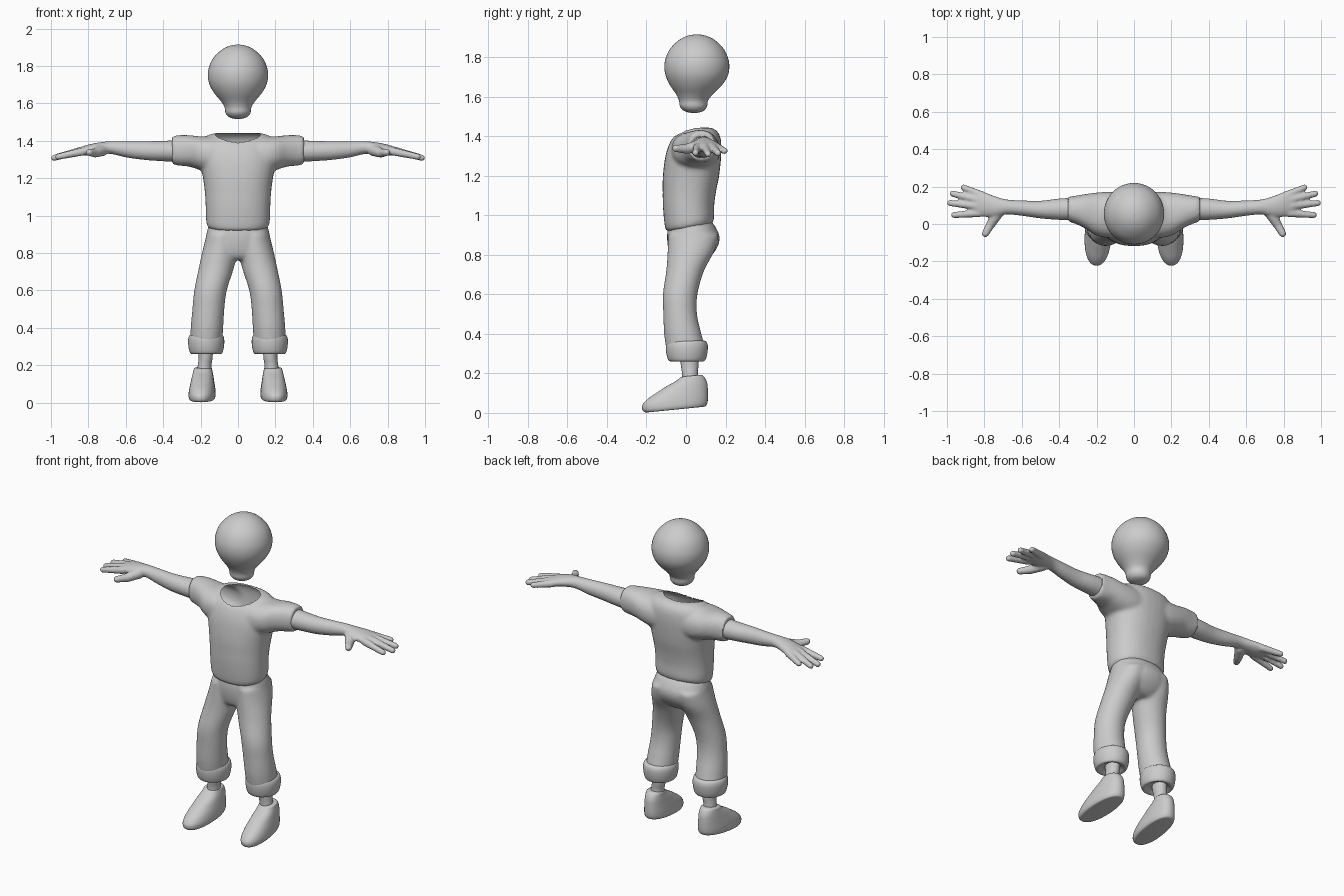
import bpy, bmesh, math
from mathutils import Vector

grey = bpy.data.materials.new("light_grey")
grey.diffuse_color = (0.6, 0.6, 0.6, 1)


def spline(rows, steps):
    """Catmull-Rom interpolation of whole rows of numbers."""
    out = []
    for i in range(len(rows) - 1):
        a, b, c, d = (rows[max(0, min(len(rows) - 1, i + k))] for k in (-1, 0, 1, 2))
        for s in range(steps):
            t = s / steps
            out.append([q + 0.5 * t * (r - p + t * (2 * p - 5 * q + 4 * r - w + t * (3 * (q - r) + w - p)))
                        for p, q, r, w in zip(a, b, c, d)])
    return out + [list(rows[-1])]


def loft(bm, rows, axis="Z", steps=4, n=32, power=2.0):
    """Rows: position along axis, then min/max of the two cross directions."""
    def sup(v):
        return math.copysign(abs(v) ** (2 / power), v)
    rings = []
    for p, a0, a1, b0, b1 in spline(rows, steps):
        ring = []
        for k in range(n):
            t = 2 * math.pi * k / n
            a = (a0 + a1) / 2 + (a1 - a0) / 2 * sup(math.cos(t))
            b = (b0 + b1) / 2 + (b1 - b0) / 2 * sup(math.sin(t))
            ring.append(bm.verts.new((a, b, p) if axis == "Z" else (p, a, b)))
        rings.append(ring)
    for r, q in zip(rings, rings[1:]):
        for k in range(n):
            bm.faces.new((r[k], r[(k + 1) % n], q[(k + 1) % n], q[k]))
    bm.faces.new(rings[0])
    bm.faces.new(rings[-1])
    return [v for ring in rings for v in ring]


def capsule(bm, p, q, r1, r2):
    """Rounded, tapered limb between two points."""
    p, q = Vector(p), Vector(q)
    length = (q - p).length
    turn = (q - p).to_track_quat("Z", "Y")
    rows = []
    for start, r, angles in ((0, r1, range(-85, 1, 17)), (length, r2, range(0, 86, 17))):
        for deg in angles:
            c = r * math.cos(math.radians(deg))
            rows.append((start + r * math.sin(math.radians(deg)), -c, c, -c, c))
    for v in loft(bm, rows, steps=1, n=16):
        v.co = p + turn @ v.co


def finish(name, bm, mirror=False, voxel=0, smooth=0, angle=50):
    bmesh.ops.recalc_face_normals(bm, faces=list(bm.faces))
    mesh = bpy.data.meshes.new(name)
    bm.to_mesh(mesh)
    bm.free()
    mesh.materials.append(grey)
    ob = bpy.data.objects.new(name, mesh)
    bpy.context.collection.objects.link(ob)
    bpy.ops.object.select_all(action="DESELECT")
    ob.select_set(True)
    bpy.context.view_layer.objects.active = ob
    if mirror:
        ob.modifiers.new("mirror", "MIRROR").use_mirror_merge = False
    if voxel:
        m = ob.modifiers.new("blend", "REMESH")
        m.mode, m.voxel_size = "VOXEL", voxel
        m = ob.modifiers.new("soften", "SMOOTH")
        m.factor, m.iterations = 0.5, smooth
    for name in [m.name for m in ob.modifiers]:
        bpy.ops.object.modifier_apply(modifier=name)
    bpy.ops.object.shade_smooth_by_angle(angle=math.radians(angle))
    return ob


# Head: round skull tapering to a small chin
bm = bmesh.new()
head = [(1.915, 0.004, 0.055), (1.908, 0.045, 0.055), (1.885, 0.09, 0.055), (1.84, 0.134, 0.055),
        (1.79, 0.156, 0.055), (1.745, 0.161, 0.055), (1.70, 0.152, 0.054), (1.655, 0.127, 0.05),
        (1.61, 0.09, 0.043), (1.58, 0.072, 0.038), (1.55, 0.067, 0.038), (1.53, 0.052, 0.04),
        (1.52, 0.028, 0.04), (1.517, 0.004, 0.04)]
loft(bm, [(z, -r, r, c - r * 1.02, c + r * 1.02) for z, r, c in head], n=48)
finish("head", bm)

# Shirt: trunk and sleeves blended together
bm = bmesh.new()
trunk = [(0.935, 0.16, -0.098, 0.135), (0.965, 0.17, -0.108, 0.142), (1.05, 0.173, -0.117, 0.143),
         (1.12, 0.177, -0.118, 0.152), (1.2, 0.187, -0.117, 0.168), (1.3, 0.205, -0.104, 0.178),
         (1.37, 0.2, -0.08, 0.178), (1.41, 0.18, -0.048, 0.168), (1.435, 0.15, -0.01, 0.145),
         (1.443, 0.1, 0.02, 0.12)]
loft(bm, [(z, -x, x, a, b) for z, x, a, b in trunk], power=2.25)
loft(bm, [(0.0, -0.07, 0.165, 1.23, 1.42), (0.12, -0.075, 0.172, 1.225, 1.425),
          (0.2, -0.062, 0.168, 1.243, 1.424), (0.26, -0.025, 0.16, 1.262, 1.43),
          (0.32, 0.004, 0.15, 1.268, 1.43), (0.352, 0.012, 0.147, 1.276, 1.424)], "X", power=2.3)
shirt = finish("shirt", bm, True, 0.011, 4)

# Slanted hem and open neckline
bm = bmesh.new()
bm.from_mesh(shirt.data)


def neck(v):
    return math.hypot(v.co.x / 0.122, (v.co.y - 0.025) / 0.088) if v.co.z > 1.33 else 9


for v in bm.verts:
    v.co.z += 0.17 * v.co.y * max(0, min(1, (1.07 - v.co.z) / 0.12))
    e = neck(v)
    if 0.94 < e < 1.06:
        v.co.x /= e
        v.co.y = 0.025 + (v.co.y - 0.025) / e
hole = [f for f in bm.faces if all(neck(v) < 1.001 for v in f.verts)]
bmesh.ops.delete(bm, geom=hole, context="FACES")
bm.to_mesh(shirt.data)
bm.free()

# Trousers: hips and two legs blended together
bm = bmesh.new()
hips = [(0.985, 0.145, -0.085, 0.115), (0.94, 0.16, -0.092, 0.15), (0.89, 0.171, -0.096, 0.17),
        (0.84, 0.176, -0.092, 0.16), (0.79, 0.155, -0.08, 0.125), (0.765, 0.1, -0.06, 0.09)]
loft(bm, [(z, -x, x, a, b) for z, x, a, b in hips], power=2.2)
loft(bm, [(0.9, 0.0, 0.168, -0.09, 0.165), (0.82, 0.0, 0.188, -0.093, 0.145),
          (0.72, 0.022, 0.21, -0.1, 0.092), (0.6, 0.06, 0.234, -0.117, 0.058),
          (0.5, 0.073, 0.244, -0.115, 0.056), (0.4, 0.079, 0.253, -0.111, 0.078),
          (0.32, 0.084, 0.255, -0.1, 0.1)])
finish("trousers", bm, True, 0.011, 4)

# Rolled trouser cuffs
bm = bmesh.new()
cuff = [(0.366, 0.074, 0.085), (0.36, 0.089, 0.099), (0.34, 0.096, 0.106), (0.31, 0.096, 0.105),
        (0.28, 0.091, 0.099), (0.264, 0.084, 0.091), (0.262, 0.072, 0.078), (0.275, 0.05, 0.055)]
loft(bm, [(z, 0.17 - a, 0.17 + a, 0.004 - b, 0.004 + b) for z, a, b in cuff], n=40)
finish("trouser_cuffs", bm, True)

# Ankles
bm = bmesh.new()
loft(bm, [(0.30, 0.133, 0.211, -0.032, 0.066), (0.24, 0.136, 0.21, -0.026, 0.063),
          (0.2, 0.142, 0.215, -0.02, 0.06), (0.15, 0.142, 0.22, -0.02, 0.065)], n=24)
finish("ankles", bm, True)

# Shoes: stacked outlines, then tilted down to the toe and turned out a little
bm = bmesh.new()
shoe = [(0.001, -0.195, 0.088, 0.055), (0.004, -0.21, 0.1, 0.065), (0.018, -0.221, 0.108, 0.071),
        (0.042, -0.22, 0.111, 0.071), (0.07, -0.192, 0.111, 0.067), (0.095, -0.15, 0.11, 0.062),
        (0.12, -0.105, 0.107, 0.057), (0.145, -0.052, 0.097, 0.051), (0.16, -0.03, 0.085, 0.047),
        (0.164, -0.015, 0.075, 0.038)]
loft(bm, [(z, 0.19 - w, 0.19 + w, a, b) for z, a, b, w in shoe], power=2.25, n=40)
for v in bm.verts:
    v.co.z += 0.1 * (v.co.y + 0.21)
    v.co.x += -0.05 * (v.co.y + 0.02)
finish("shoes", bm, True, angle=60)

# Arms with palm, fingers and thumb
bm = bmesh.new()
loft(bm, [(0.3, 0.018, 0.142, 1.285, 1.405), (0.4, 0.022, 0.136, 1.291, 1.4),
          (0.5, 0.03, 0.124, 1.298, 1.398), (0.6, 0.044, 0.126, 1.312, 1.398),
          (0.68, 0.051, 0.131, 1.33, 1.398), (0.74, 0.038, 0.147, 1.328, 1.392),
          (0.8, 0.038, 0.17, 1.322, 1.38), (0.845, 0.044, 0.176, 1.322, 1.365),
          (0.865, 0.06, 0.16, 1.328, 1.358)], "X")
fingers = [((0.83, 0.058, 1.343), (0.962, 0.048, 1.315)), ((0.84, 0.096, 1.347), (0.984, 0.112, 1.309)),
           ((0.84, 0.13, 1.346), (0.97, 0.162, 1.314)), ((0.81, 0.152, 1.346), (0.912, 0.195, 1.325))]
for base, tip in fingers:
    capsule(bm, base, tip, 0.022, 0.0165)
capsule(bm, (0.725, 0.065, 1.35), (0.765, 0.0, 1.335), 0.032, 0.025)
capsule(bm, (0.765, 0.0, 1.335), (0.795, -0.052, 1.338), 0.024, 0.019)
finish("arms", bm, True, 0.007, 3)
